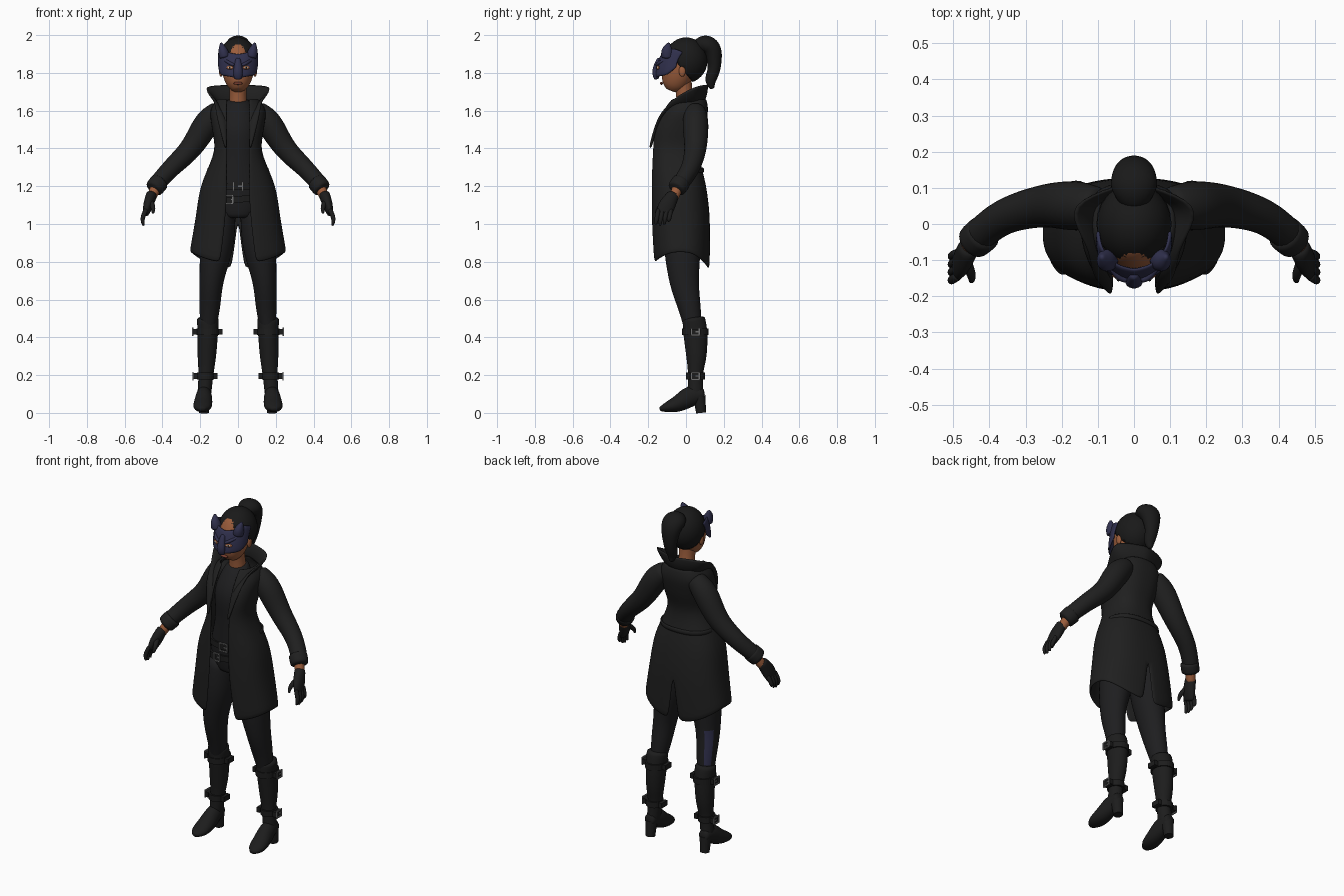
import bpy, bmesh, math
from mathutils import Vector, Matrix

cube = bpy.data.objects.get("Cube")
if cube:
    bpy.data.objects.remove(cube)


def material(name, red, green, blue):
    mat = bpy.data.materials.new(name)
    mat.use_nodes = True
    mat.diffuse_color = (red, green, blue, 1)
    mat.node_tree.nodes["Principled BSDF"].inputs["Base Color"].default_value = mat.diffuse_color
    return mat


COAT = material("coat black", .014, .014, .014)
CLOTH = material("cloth black", .013, .013, .014)
LEATHER = material("leather black", .012, .012, .012)
HAIR = material("hair black", .01, .01, .01)
SKIN = material("warm skin", .33, .11, .045)
LIPS = material("lips", .2, .05, .03)
NAVY = material("dark navy", .03, .03, .075)
METAL = material("grey metal", .16, .16, .16)
WHITE = material("eye white", .6, .55, .5)


def finish(name, bm, mat, mirror=False, thickness=0, subdivisions=0, smooth=True):
    bmesh.ops.recalc_face_normals(bm, faces=bm.faces[:])
    for face in bm.faces:
        face.smooth = smooth
    mesh = bpy.data.meshes.new(name)
    bm.to_mesh(mesh)
    bm.free()
    mesh.materials.append(mat)
    obj = bpy.data.objects.new(name, mesh)
    bpy.context.collection.objects.link(obj)
    if mirror:
        obj.modifiers.new("mirror", "MIRROR").merge_threshold = .001
    if thickness:
        shell = obj.modifiers.new("thickness", "SOLIDIFY")
        shell.thickness, shell.offset = thickness, 0
    if subdivisions:
        subsurf = obj.modifiers.new("smooth", "SUBSURF")
        subsurf.levels = subsurf.render_levels = subdivisions
    return obj


def spline(stations, steps=3):
    """Smooth curve through stations of any dimension."""
    result, last = [], len(stations) - 1
    for i in range(last):
        quad = [stations[min(max(i + step, 0), last)] for step in (-1, 0, 1, 2)]
        for k in range(steps):
            t = k / steps
            result.append([q + t * ((r - p) + t * ((2 * p - 5 * q + 4 * r - s) + t * (3 * (q - r) + s - p))) / 2
                           for p, q, r, s in zip(*quad)])
    return result + [list(stations[last])]


def bridge(bm, rings, closed):
    for ring, following in zip(rings, rings[1:]):
        for k in range(0 if closed else 1, len(ring)):
            bm.faces.new((ring[k], ring[k - 1], following[k - 1], following[k]))


def tube(name, mat, *stations, mirror=False, side=1, soft=True):
    """Elliptical rings swept along stations of x, y, z, width and optional depth."""
    bm = bmesh.new()
    path = spline([(*p[:4], p[-1]) for p in stations]) if soft else stations
    centres = [Vector(p[:3]) for p in path]
    rings, sides = [], 16 if soft else 32
    for i, (centre, station) in enumerate(zip(centres, path)):
        along = (centres[min(i + 1, len(path) - 1)] - centres[max(i - 1, 0)]).normalized()
        across = (Vector((1, 0, 0)) - along * along.x).normalized()
        other = along.cross(across)
        ring = []
        for k in range(sides):
            angle = math.tau * k / sides
            point = centre + across * station[3] * math.cos(angle) + other * station[-1] * math.sin(angle)
            ring.append(bm.verts.new((point.x * side, point.y, point.z)))
        rings.append(ring)
    bridge(bm, rings, closed=True)
    bm.faces.new(rings[0])
    bm.faces.new(rings[-1])
    return finish(name, bm, mat, mirror, subdivisions=int(soft), smooth=soft)


def band(name, mat, centre, width, depth, height, mirror=False):
    x, y, z = centre
    ends = [(x, y, z + sign * height / 2, width, depth) for sign in (-1, 1)]
    return tube(name, mat, *ends, mirror=mirror, soft=False)


def sheet(name, mat, rows, thickness):
    """Mirrored cloth-like surface through rows of points."""
    bm = bmesh.new()
    bridge(bm, [[bm.verts.new(point) for point in row] for row in rows], closed=False)
    return finish(name, bm, mat, True, thickness, subdivisions=1)


def ellipsoid(bm, centre, size):
    place = Matrix.Translation(centre) @ Matrix.Diagonal((*size, 1))
    bmesh.ops.create_uvsphere(bm, u_segments=24, v_segments=16, radius=1, matrix=place)


def ball(name, mat, centre, size, mirror=False, turn=0):
    bm = bmesh.new()
    ellipsoid(bm, (0, 0, 0), size)
    bm.transform(Matrix.Translation(centre) @ Matrix.Rotation(turn, 4, "Z"))
    return finish(name, bm, mat, mirror)


def boxes(name, mat, place, parts, mirror=False):
    bm = bmesh.new()
    for centre, size in parts:
        bmesh.ops.create_cube(bm, size=1, matrix=place @ Matrix.Translation(centre) @ Matrix.Diagonal((*size, 1)))
    return finish(name, bm, mat, mirror, smooth=False)


def buckle(name, centre, width, height, mirror=False, turn=0):
    bar = .007
    parts = [((width / 4, 0, 0), (width / 2, bar, bar))]
    for sign in (-1, 1):
        parts.append(((sign * width / 2, 0, 0), (bar, bar, height + bar)))
        parts.append(((0, 0, sign * height / 2), (width, bar, bar)))
    boxes(name, METAL, Matrix.Translation(centre) @ Matrix.Rotation(turn, 4, "Z"), parts, mirror)


def squared(value):
    return math.copysign(abs(value) ** .82, value)


def coat_row(z, width, front, back, start=None):
    """Half a coat section, from the front edge round to the back seam."""
    gap = .058 + .3 * max(0, 1.2 - z) ** 2
    slit = .23 * max(0, 1 - z)
    hem = max(0, 1 - (z - .85) / .15)
    first = start or math.asin((gap / width) ** (1 / .82))
    final = math.pi - math.asin((slit / width) ** (1 / .82))
    row, columns = [], 18
    for k in range(columns + 1):
        angle = first + (final - first) * k / columns
        c = math.cos(angle)
        drop = hem * c * c * (.06 if c > 0 else .09)
        y = (front + back) / 2 - (back - front) / 2 * squared(c)
        row.append((width * squared(math.sin(angle)), y, z - drop))
    return row


# Long coat, open at the front and slit at the back
coat_levels = [(.85, .25, -.17, .12), (1.02, .22, -.18, .12), (1.2, .19, -.18, .1), (1.38, .12, -.18, .06),
               (1.5, .13, -.17, .09), (1.6, .14, -.12, .11), (1.66, .1, -.08, .1)]
sheet("coat", COAT, [coat_row(*level) for level in spline(coat_levels)], .014)
sheet("back_waistband", COAT, [coat_row(z, .16, -.18, .09, start=1.7) for z in (1.27, 1.3)], .012)

# Raised collar running into the lapels
collar_base = [(0, .1, 1.65), (.1, .05, 1.64), (.09, -.06, 1.61), (.06, -.14, 1.55), (.06, -.19, 1.4)]
collar_top = [(0, .12, 1.74), (.17, .05, 1.73), (.13, -.07, 1.66), (.11, -.15, 1.55), (.07, -.19, 1.4)]
sheet("collar", COAT, [spline(collar_base), spline(collar_top)], .016)

# Sleeves and cuffs
tube("sleeves", COAT, (.09, .05, 1.61, .05), (.16, .05, 1.54, .07), (.25, .05, 1.4, .06),
     (.36, .02, 1.29, .05), (.44, -.04, 1.2, .045), mirror=True)
tube("cuffs", COAT, (.41, -.02, 1.23, .053), (.45, -.055, 1.18, .05), mirror=True)

# Wrists, gloves, fingers and thumbs
tube("wrists", SKIN, (.43, -.04, 1.2, .03), (.465, -.07, 1.13, .026), mirror=True)
tube("gloves", LEATHER, (.455, -.06, 1.165, .03), (.475, -.1, 1.1, .027, .045), (.49, -.12, 1.05, .015, .04),
     mirror=True)
for i, finger in enumerate(("index", "middle", "ring", "little")):
    y = -.145 + .022 * i
    tip = .99 + .006 * (i - 1) ** 2
    tube(finger + "_fingers", LEATHER, (.486, y, 1.08, .012), (.505, y - .01, 1.03, .012),
         (.5, y - .015, tip, .006), mirror=True)
tube("thumbs", LEATHER, (.47, -.09, 1.13, .016), (.45, -.14, 1.09, .013), (.45, -.16, 1.055, .006), mirror=True)

# Shirt, hips and belts
tube("shirt", CLOTH, (0, -.02, 1.03, .1, .09), (0, -.03, 1.15, .15, .1), (0, -.05, 1.36, .1, .085),
     (0, -.04, 1.5, .11, .1), (0, 0, 1.62, .08, .07), (0, 0, 1.66, .05))
band("waist_belt", LEATHER, (0, -.03, 1.2), .15, .107, .035)
hip_belt = band("hip_belt", LEATHER, (0, -.03, 1.13), .155, .107, .035)
for vertex in hip_belt.data.vertices:
    vertex.co.z += vertex.co.x * .1
buckle("waist_buckle", (0, -.14, 1.2), .05, .045)
buckle("hip_buckle", (-.045, -.138, 1.13), .035, .045)

# Trouser legs, with a coloured patch on one
for name, side in (("left_leg", 1), ("right_leg", -1)):
    leg = tube(name, CLOTH, (.08, -.02, 1.09, .07, .09), (.11, -.02, .9, .09, .1), (.14, -.01, .7, .065, .08),
               (.15, .02, .55, .055, .06), (.16, .04, .43, .04, .045), side=side)
    leg.data.materials.append(NAVY)
    for face in leg.data.polygons:
        outward = face.normal.dot(Vector((-.75, .66, 0)))
        if side < 0 and .5 < face.center.z < .72 and outward > .86:
            face.material_index = 1

# Boots: shaft, foot, heel and straps
tube("boot_shafts", LEATHER, (.16, .04, .51, .06), (.16, .05, .42, .055, .065), (.165, .055, .3, .05, .055),
     (.17, .05, .2, .04), (.18, .05, .08, .037, .045), mirror=True)
tube("boot_feet", LEATHER, (.18, .1, .1, .03), (.18, .03, .09, .042, .055), (.185, -.04, .05, .05, .045),
     (.19, -.1, .03, .045, .028), (.19, -.14, .02, .015, .01), mirror=True)
tube("boot_heels", LEATHER, (.18, .07, .09, .033), (.18, .08, 0, .026), mirror=True, soft=False)
for name, x, z, width, depth in (("calf", .16, .43, .06, .07), ("ankle", .172, .195, .046, .05)):
    y = .05
    band(name + "_straps", LEATHER, (x, y, z), width, depth, .035, mirror=True)
    tabs = [((x + sign * (width + .007), y, z), (.022, .055, .03)) for sign in (-1, 1)]
    boxes(name + "_strap_tabs", LEATHER, Matrix(), tabs, mirror=True)
    buckle(name + "_buckles", (x + width + .02, y, z), .042, .038, mirror=True, turn=math.pi / 2)

# Neck and head
tube("neck", SKIN, (0, 0, 1.62, .05), (0, -.01, 1.7, .045), (0, -.02, 1.78, .05))
tube("head", SKIN, (0, -.08, 1.705, .025), (0, -.07, 1.73, .055, .06), (0, -.05, 1.78, .08, .085),
     (0, -.03, 1.85, .09, .1), (0, -.01, 1.93, .07, .08), (0, 0, 1.96, .03))
ball("ears", SKIN, (.09, -.02, 1.81), (.011, .018, .03), mirror=True)
ball("lips", LIPS, (0, -.13, 1.745), (.024, .008, .008))

# Hair swept back into a high tail
bm = bmesh.new()
ellipsoid(bm, (0, 0, 1.867), (.1, .11, .117))
bmesh.ops.bisect_plane(bm, geom=bm.verts[:] + bm.edges[:] + bm.faces[:], plane_co=(0, -.1, 1.92),
                       plane_no=(0, -.16, -.13), clear_outer=True)
finish("hair_cap", bm, HAIR, thickness=.008)
tube("hair_tail", HAIR, (0, .06, 1.93, .04), (0, .1, 1.95, .065, .052), (0, .14, 1.92, .06, .05),
     (0, .15, 1.83, .04, .035), (0, .13, 1.76, .03), (0, .14, 1.715, .01))

# Cat mask: face shell, muzzle, ears, brows and eyes
mask_columns = [(0, -.16, 1.77, 1.9), (.05, -.145, 1.78, 1.91), (.09, -.1, 1.79, 1.93), (.1, -.05, 1.83, 1.91)]
mask_rows = []
for i in range(6):
    rise = i / 5
    mask_rows.append([(x, y + .035 * rise * rise, low + (high - low) * rise)
                      for x, y, low, high in spline(mask_columns)])
sheet("mask", NAVY, mask_rows, .012)
tube("mask_muzzle", NAVY, (0, -.14, 1.88, .012), (0, -.16, 1.81, .025, .02), (0, -.155, 1.765, .02, .012))
tube("mask_ears", NAVY, (.07, -.1, 1.88, .03), (.08, -.1, 1.92, .025, .03), (.09, -.09, 1.96, .005),
     mirror=True)
tube("mask_brows", NAVY, (.02, -.155, 1.84, .008), (.05, -.14, 1.855, .009), (.1, -.06, 1.89, .006), mirror=True)
eye_layers = (("eye_openings", SKIN, .02, .01), ("eye_whites", WHITE, .012, .006), ("irises", HAIR, .005, .005))
for i, (name, mat, width, height) in enumerate(eye_layers):
    ball(name, mat, (.043, -.15 - .002 * i, 1.828), (width, .0045, height), mirror=True, turn=.45)
